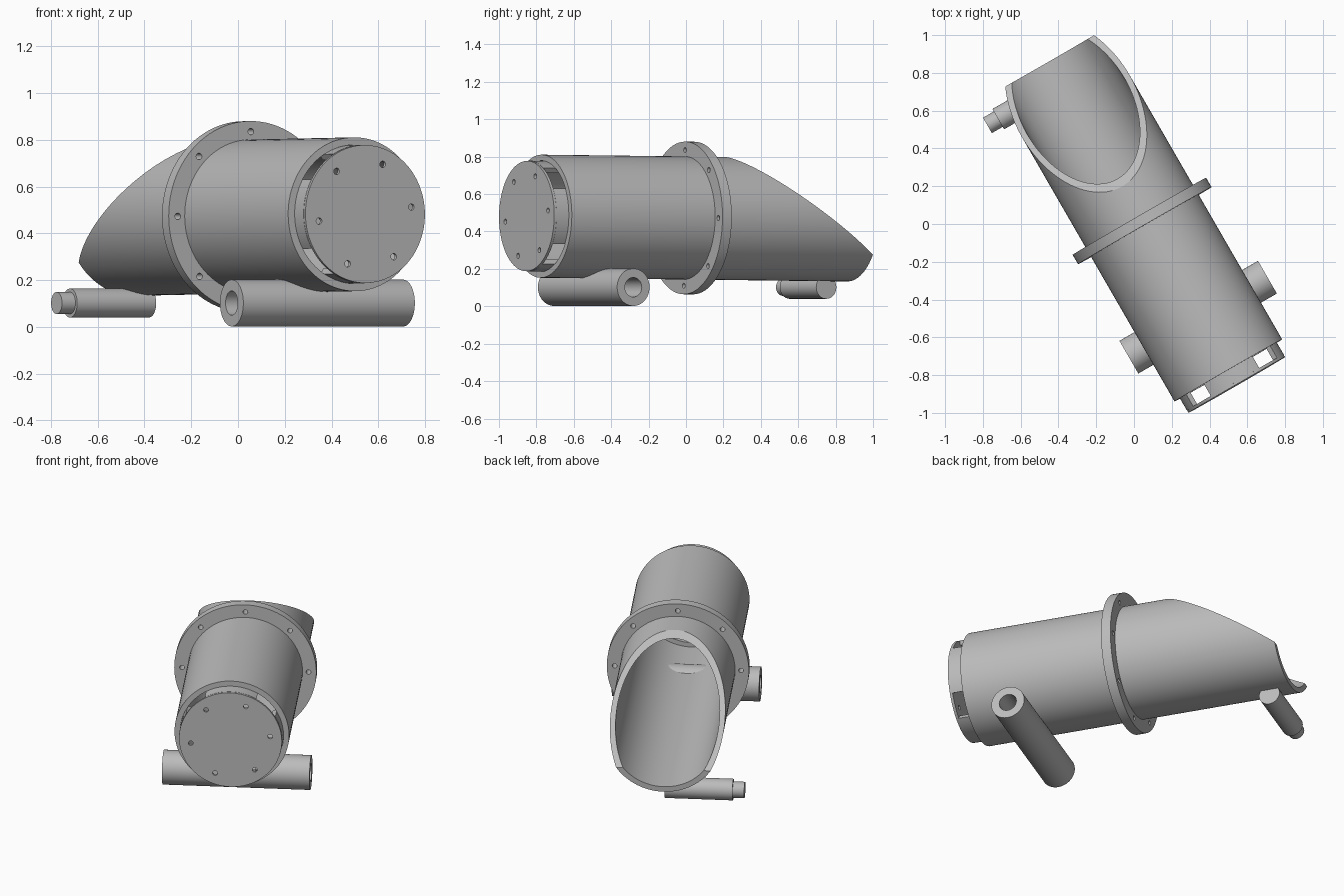
import bpy, bmesh
from math import radians, sin, cos, atan2
from mathutils import Matrix, Vector

if "Cube" in bpy.data.objects:
    bpy.data.objects.remove(bpy.data.objects["Cube"])

grey = bpy.data.materials.new("metal_grey")
grey.use_nodes = True
grey.diffuse_color = (0.5, 0.5, 0.5, 1)
grey.node_tree.nodes["Principled BSDF"].inputs["Base Color"].default_value = (0.5, 0.5, 0.5, 1)

# Local frames: Y runs along the main tube, X across it
YAW = Matrix.Rotation(radians(30), 4, 'Z')
TUBE = YAW @ Matrix.Translation((0.045, 0, 0.472)) @ Matrix.Rotation(radians(-0.6), 4, 'X')


def across(y, z):
    """Frame whose Y axis runs sideways under the tube."""
    return YAW @ Matrix.Translation((0, y, z)) @ Matrix.Rotation(radians(-90), 4, 'Z')


def add_ring(bm, r_in, r_out, y0, y1, start=0, sweep=360, n=96, centre=(0, 0)):
    """Rectangle swept around Y: tube, solid rod or arc segment."""
    closed = sweep == 360
    corners = [(r_in, y0), (r_out, y0), (r_out, y1), (r_in, y1)]
    rows = []
    for i in range(n if closed else n + 1):
        a = radians(start + sweep * i / n)
        rows.append([bm.verts.new((centre[0] + r * cos(a), y, centre[1] + r * sin(a)))
                     for r, y in corners])
    sides = 4 if r_in > 0 else 3
    for i in range(n):
        p, q = rows[i], rows[(i + 1) % len(rows)]
        for k in range(sides):
            m = (k + 1) % 4
            bm.faces.new((p[k], p[m], q[m], q[k]))
    if not closed:
        bm.faces.new(rows[0])
        bm.faces.new(rows[-1])


def finish(name, bm, matrix):
    bmesh.ops.remove_doubles(bm, verts=bm.verts, dist=1e-5)
    bmesh.ops.recalc_face_normals(bm, faces=bm.faces)
    mesh = bpy.data.meshes.new(name)
    bm.to_mesh(mesh)
    bm.free()
    mesh.materials.append(grey)
    ob = bpy.data.objects.new(name, mesh)
    ob.matrix_world = matrix
    bpy.context.collection.objects.link(ob)
    return ob


def ring(name, matrix, *args, **kw):
    bm = bmesh.new()
    add_ring(bm, *args, **kw)
    return finish(name, bm, matrix)


def activate(ob):
    bpy.ops.object.select_all(action='DESELECT')
    ob.select_set(True)
    bpy.context.view_layer.objects.active = ob


def cut(ob, cutter):
    cutter.hide_render = True
    mod = ob.modifiers.new("cut", 'BOOLEAN')
    mod.operation = 'DIFFERENCE'
    mod.solver = 'EXACT'
    mod.object = cutter
    activate(ob)
    bpy.ops.object.modifier_apply(modifier=mod.name)
    bpy.data.objects.remove(cutter)


def bolt_holes(ob, count, radius, first, y0, y1):
    bm = bmesh.new()
    for i in range(count):
        a = radians(first + 360 * i / count)
        add_ring(bm, 0, 0.014, y0, y1, n=20, centre=(radius * cos(a), radius * sin(a)))
    cut(ob, finish("hole_cutter", bm, TUBE))


parts = []

# Main tube with its rear mouth cut on a slope
tube = ring("main_tube", TUBE, 0.297, 0.329, -0.921, 0.973)
high, low = Vector((0, 0.2, 0.329)), Vector((0, 0.973, -0.186))
slope = atan2(high.z - low.z, low.y - high.y)
middle = (high + low) / 2 + Vector((0, sin(slope), cos(slope)))
bm = bmesh.new()
bmesh.ops.create_cube(bm, size=2)
cut(tube, finish("mouth_cutter", bm,
                 TUBE @ Matrix.Translation(middle) @ Matrix.Rotation(-slope, 4, 'X')))
parts.append(tube)

# Bolted flange around the middle
flange = ring("flange", TUBE, 0.32, 0.408, -0.036, 0.021)
bolt_holes(flange, 8, 0.363, 0, -0.1, 0.1)
parts.append(flange)

# Front plate standing off the tube on four curved tabs
plate = ring("front_plate", TUBE, 0, 0.295, -1.01, -0.994)
bolt_holes(plate, 6, 0.23, 7.5, -1.1, -0.95)
parts.append(plate)
for i, side in enumerate(("left", "top", "right", "bottom")):
    parts.append(ring("plate_tab_" + side, TUBE, 0.268, 0.296, -0.996, -0.88,
                      start=90 * i - 30, sweep=60, n=16))

# Hollow cross pipe under the front
parts.append(ring("front_cross_pipe", across(-0.597, 0.102), 0.052, 0.1, -0.376, 0.471, n=64))

# Stepped rod under the rear
rear = across(0.84, 0.102)
parts.append(ring("rear_rod", rear, 0, 0.062, -0.345, 0.045, n=48))
parts.append(ring("rear_rod_tip", rear, 0, 0.047, -0.411, -0.34, n=48))

for ob in parts:
    activate(ob)
    bpy.ops.object.shade_smooth_by_angle(angle=radians(30))
